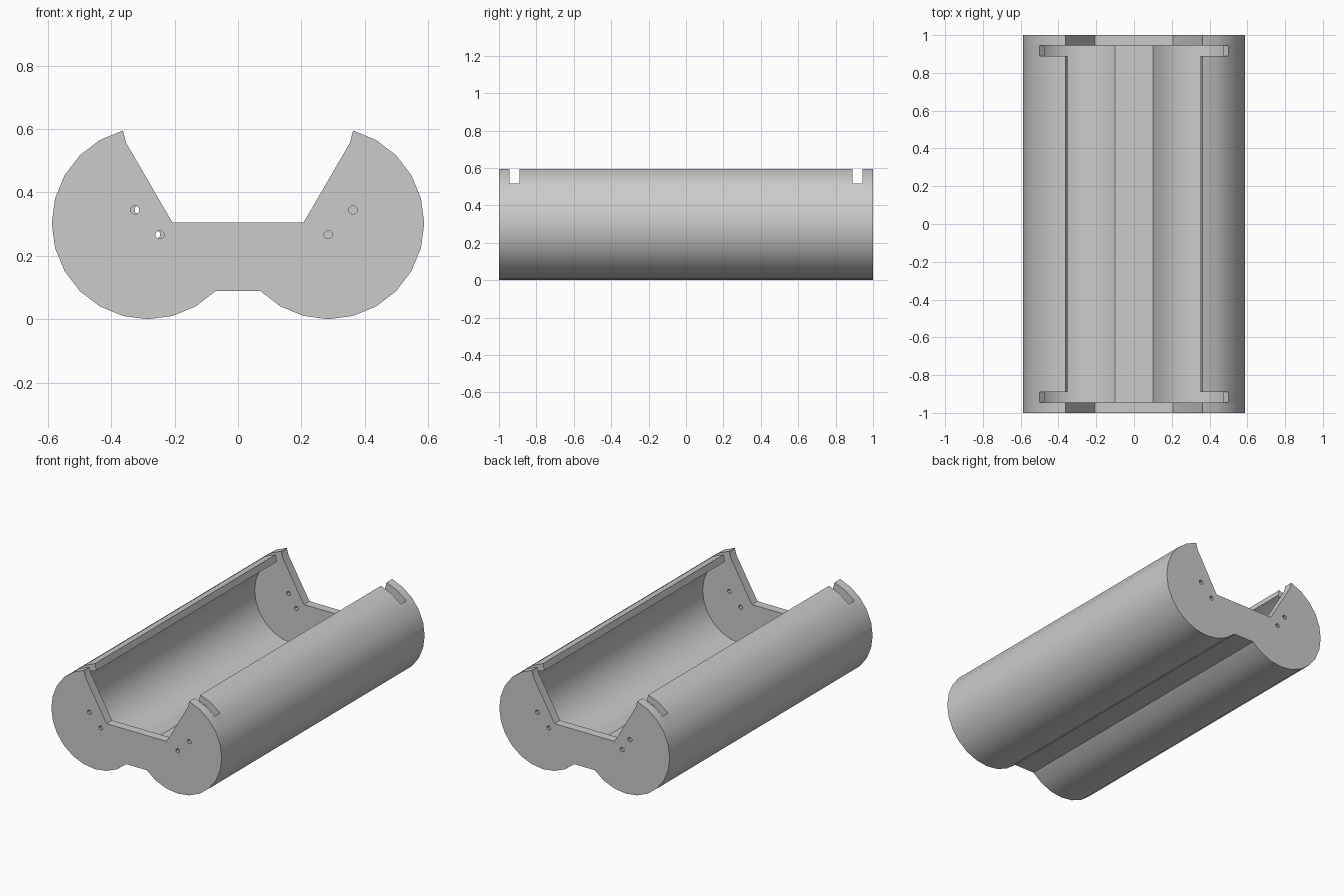
import bpy, bmesh, math

if "Cube" in bpy.data.objects:
    bpy.data.objects.remove(bpy.data.objects["Cube"])

CX, CZ = 0.285, 0.303          # cell axis
R_OUT, R_IN = 0.303, 0.262     # trough wall radii
Y_SLOT, Y_PLATE, Y_END = 0.89, 0.945, 1.0


def arc(radius):
    """Right lobe from the lip round to the floor, then the mirrored left lobe."""
    right = []
    for deg in range(75, -136, -15):
        a = math.radians(deg)
        right.append((CX + radius * math.cos(a), CZ + radius * math.sin(a)))
    return right + [(-x, z) for x, z in reversed(right)]


def finish(name, bm):
    bmesh.ops.remove_doubles(bm, verts=bm.verts, dist=1e-5)
    bmesh.ops.recalc_face_normals(bm, faces=bm.faces)
    mesh = bpy.data.meshes.new(name)
    bm.to_mesh(mesh)
    bm.free()
    obj = bpy.data.objects.new(name, mesh)
    bpy.context.collection.objects.link(obj)
    bpy.ops.object.select_all(action='DESELECT')
    obj.select_set(True)
    bpy.context.view_layer.objects.active = obj
    bpy.ops.object.shade_smooth_by_angle(angle=math.radians(25))
    return obj


outer, inner = arc(R_OUT), arc(R_IN)

# Double trough: wall cells along the profile, with lip slots near both ends
rows = [-Y_PLATE, -Y_SLOT, Y_SLOT, Y_PLATE]
cells = len(outer) - 1


def solid(i, j):
    return 0 <= i < cells and (j == 1 or 2 <= i < cells - 2)


bm = bmesh.new()
vo = [[bm.verts.new((x, y, z)) for x, z in outer] for y in rows]
vi = [[bm.verts.new((x, y, z)) for x, z in inner] for y in rows]
for j in range(3):
    for i in range(cells):
        if not solid(i, j):
            continue
        for v in (vo, vi):
            bm.faces.new((v[j][i], v[j][i + 1], v[j + 1][i + 1], v[j + 1][i]))
        for k, n in ((i, i - 1), (i + 1, i + 1)):       # lip and slot floors
            if not solid(n, j):
                bm.faces.new((vo[j][k], vi[j][k], vi[j + 1][k], vo[j + 1][k]))
        if j == 1:                                      # slot walls
            for row, n in ((1, 0), (2, 2)):
                if not solid(i, n):
                    bm.faces.new((vo[row][i], vo[row][i + 1],
                                  vi[row][i + 1], vi[row][i]))
loose = [v for v in bm.verts if not v.link_faces]
bmesh.ops.delete(bm, geom=loose, context='VERTS')
finish("double_trough", bm)

# End plates: filled outline with small terminal holes
outline = outer + [inner[-1], (-0.207, 0.305), (0.207, 0.305), inner[0]]


def end_plate(name, y, holes):
    curve = bpy.data.curves.new(name + "_outline", 'CURVE')
    curve.dimensions = '2D'
    curve.fill_mode = 'BOTH'
    curve.extrude = (Y_END - Y_PLATE) / 2
    loops = [outline]
    for hx, hz in holes:
        loops.append([(hx + 0.014 * math.cos(k * math.pi / 4 + math.pi / 8),
                       hz + 0.014 * math.sin(k * math.pi / 4 + math.pi / 8))
                      for k in range(8)])
    for pts in loops:
        sp = curve.splines.new('POLY')
        sp.points.add(len(pts) - 1)
        for p, (x, z) in zip(sp.points, pts):
            p.co = (x, z, 0, 1)
        sp.use_cyclic_u = True
    temp = bpy.data.objects.new(name + "_curve", curve)
    bpy.context.collection.objects.link(temp)
    mesh = bpy.data.meshes.new_from_object(
        temp.evaluated_get(bpy.context.evaluated_depsgraph_get()))
    bm = bmesh.new()
    bm.from_mesh(mesh)
    for v in bm.verts:                                  # stand the plate upright
        x, z, d = v.co
        v.co = (x, y - d, z)
    bpy.data.objects.remove(temp)
    bpy.data.curves.remove(curve)
    bpy.data.meshes.remove(mesh)
    finish(name, bm)


y_mid = (Y_PLATE + Y_END) / 2
end_plate("front_end_plate", -y_mid,
          [(-0.325, 0.345), (-0.247, 0.267), (0.363, 0.345), (0.285, 0.267)])
end_plate("back_end_plate", y_mid,
          [(-0.313, 0.345), (-0.259, 0.267), (0.325, 0.345), (0.247, 0.267)])
